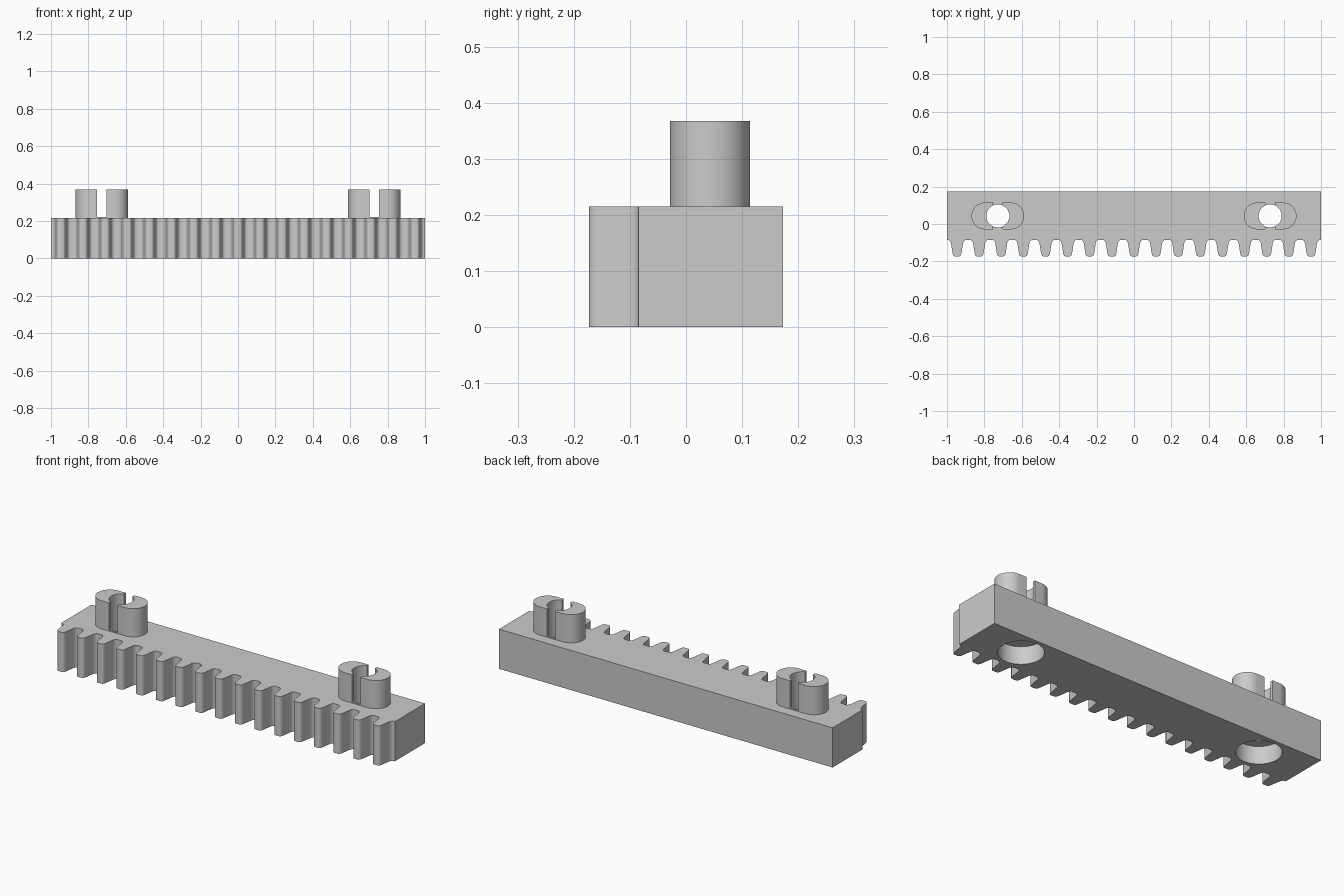
import bpy, bmesh
from math import pi, cos, sin, acos, radians

cube = bpy.data.objects.get("Cube")
if cube:
    bpy.data.objects.remove(cube, do_unlink=True)

BAR_TOP, POST_TOP = 0.215, 0.368
BACK, ROOT, TIP = 0.173, -0.085, -0.173
TEETH, PITCH = 17, 0.1183
POST_X, POST_Y = 0.728, 0.043
POST_R, POST_HALF, HOLE_R, SLOT = 0.0715, 0.0695, 0.0615, 0.025
BORE_R, BORE_DEPTH = 0.11, 0.095

grey = bpy.data.materials.new("plain_grey")
grey.use_nodes = True
colour = (0.6, 0.6, 0.6, 1)
grey.diffuse_color = colour
grey.node_tree.nodes["Principled BSDF"].inputs["Base Color"].default_value = colour


def arc(cx, cy, r, start, end, steps=24):
    return [(cx + r * cos(start + (end - start) * i / steps),
             cy + r * sin(start + (end - start) * i / steps)) for i in range(steps + 1)]


def prism(name, outline, z0, z1):
    """Extrude a flat outline upward from z0 to z1."""
    bm = bmesh.new()
    face = bm.faces.new([bm.verts.new((x, y, z0)) for x, y in outline])
    new = bmesh.ops.extrude_face_region(bm, geom=[face])["geom"]
    bmesh.ops.translate(bm, vec=(0, 0, z1 - z0),
                        verts=[v for v in new if isinstance(v, bmesh.types.BMVert)])
    bmesh.ops.recalc_face_normals(bm, faces=bm.faces)
    mesh = bpy.data.meshes.new(name)
    bm.to_mesh(mesh)
    bm.free()
    mesh.materials.append(grey)
    obj = bpy.data.objects.new(name, mesh)
    bpy.context.collection.objects.link(obj)
    return obj


def activate(obj):
    bpy.ops.object.select_all(action="DESELECT")
    obj.select_set(True)
    bpy.context.view_layer.objects.active = obj


def smooth(obj):
    activate(obj)
    bpy.ops.object.shade_smooth_by_angle(angle=radians(35))


# Toothed bar: one outline with filleted roots and rounded tips
half_tooth = [(0.046, ROOT), (0.040, -0.088), (0.035, -0.094), (0.032, -0.103),
              (0.024, -0.155), (0.022, -0.164), (0.018, -0.170), (0.012, TIP)]
outline = [(1, BACK), (-1, BACK), (-1, ROOT)]
for i in range(TEETH):
    cx = (i - (TEETH - 1) / 2) * PITCH
    outline += [(cx - x, y) for x, y in half_tooth]
    outline += [(cx + x, y) for x, y in reversed(half_tooth)]
outline.append((1, ROOT))
bar = prism("toothed_bar", outline, 0, BAR_TOP)

# Through holes with wide counterbores underneath
for side in (-1, 1):
    for radius, top in ((HOLE_R, BAR_TOP + 0.1), (BORE_R, BORE_DEPTH)):
        ring = arc(side * POST_X, POST_Y, radius, 0, 2 * pi, 48)[:-1]
        cutter = prism("hole_cutter", ring, -0.1, top)
        cutter.hide_render = True
        cut = bar.modifiers.new("hole", "BOOLEAN")
        cut.operation, cut.solver, cut.object = "DIFFERENCE", "EXACT", cutter
        activate(bar)
        bpy.ops.object.modifier_apply(modifier=cut.name)
        bpy.data.objects.remove(cutter, do_unlink=True)
smooth(bar)

# Split posts: two C-shaped halves around each hole, with a low slot floor
edge = acos(SLOT / HOLE_R)
half_post = ([(SLOT, -POST_R)] + arc(POST_HALF, 0, POST_R, -pi / 2, pi / 2)
             + [(SLOT, POST_R)] + arc(0, 0, HOLE_R, edge, -edge))
floor = [(SLOT, POST_R), (-SLOT, POST_R)] + arc(0, 0, HOLE_R, pi - edge, edge, 8)
for side, label in ((-1, "right"), (1, "left")):
    for flip, half in ((-1, "right"), (1, "left")):
        smooth(prism(f"{label}_post_{half}_half",
                     [(side * POST_X + flip * x, POST_Y + y) for x, y in half_post],
                     BAR_TOP, POST_TOP))
    for flip, half in ((-1, "front"), (1, "back")):
        smooth(prism(f"{label}_post_{half}_slot_floor",
                     [(side * POST_X + x, POST_Y + flip * y) for x, y in floor],
                     BAR_TOP, BAR_TOP + 0.006))
